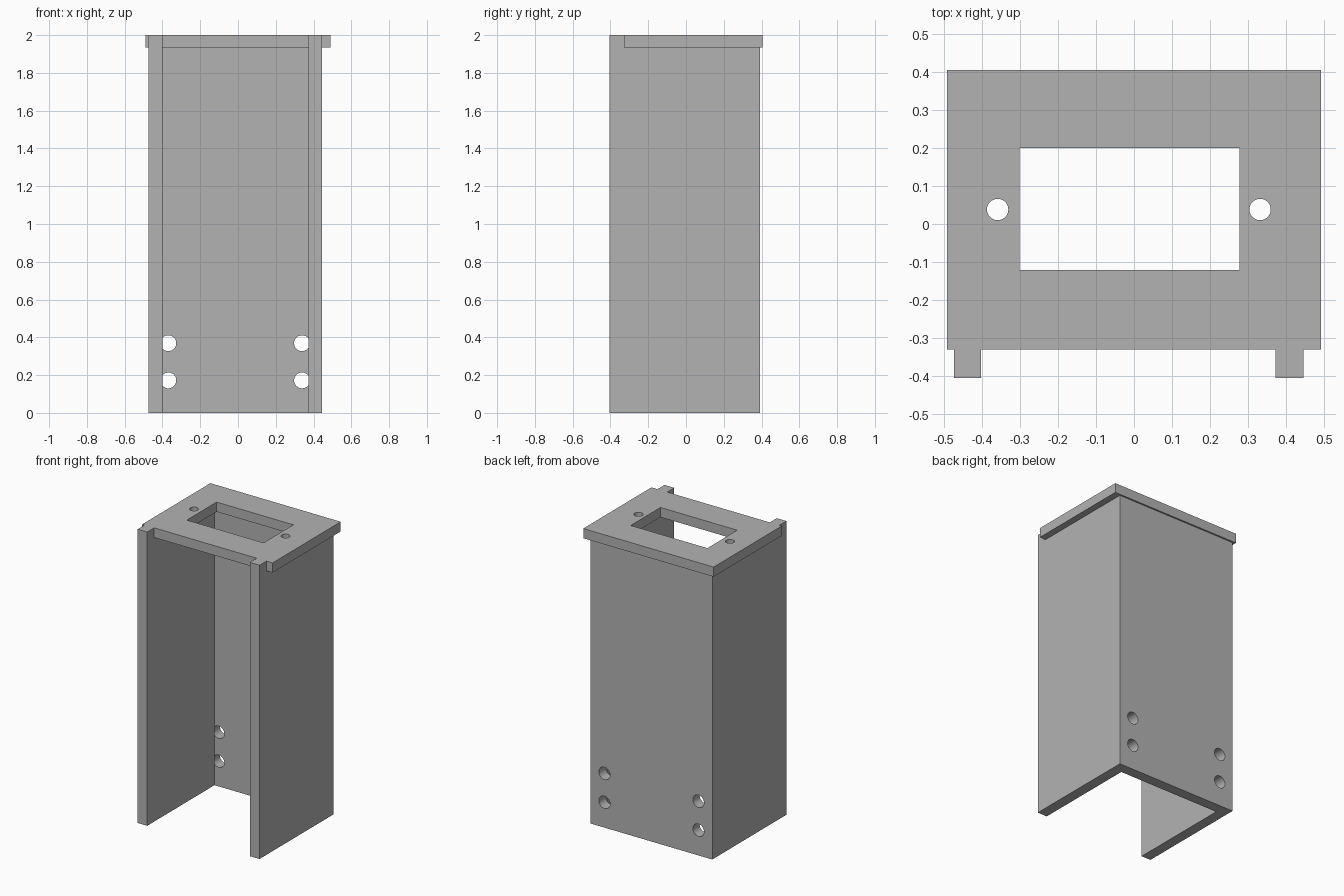
import bpy, bmesh, math
from mathutils import Matrix, Vector

cube = bpy.data.objects.get("Cube")
if cube:
    bpy.data.objects.remove(cube, do_unlink=True)

grey = bpy.data.materials.new("plain grey")
grey.use_nodes = True
colour = (0.45, 0.45, 0.45, 1)
grey.diffuse_color = colour
grey.node_tree.nodes["Principled BSDF"].inputs["Base Color"].default_value = colour

# Main dimensions
LEFT, RIGHT = 0.445, -0.473
INNER_LEFT, INNER_RIGHT = 0.372, -0.401
FRONT, BACK, BACK_INNER = -0.404, 0.393, 0.32
TOP, PLATE_BASE, PLATE_FRONT = 2.0, 1.934, -0.329


def finish(name, bm):
    bmesh.ops.recalc_face_normals(bm, faces=bm.faces)
    mesh = bpy.data.meshes.new(name)
    bm.to_mesh(mesh)
    bm.free()
    mesh.materials.append(grey)
    obj = bpy.data.objects.new(name, mesh)
    bpy.context.collection.objects.link(obj)
    return obj


def box(name, low, high):
    low, high = Vector(low), Vector(high)
    bm = bmesh.new()
    size = Matrix.Diagonal((high - low).to_4d())
    size[3][3] = 1
    bmesh.ops.create_cube(bm, size=1, matrix=Matrix.Translation((low + high) / 2) @ size)
    return finish(name, bm)


def drill(name, centre, radius, axis):
    bm = bmesh.new()
    turn = Matrix.Rotation(math.pi / 2, 4, "X") if axis == "Y" else Matrix()
    bmesh.ops.create_cone(bm, cap_ends=True, segments=40, radius1=radius, radius2=radius,
                          depth=0.3, matrix=Matrix.Translation(centre) @ turn)
    return finish(name, bm)


def cut(target, cutters):
    bpy.context.view_layer.objects.active = target
    for cutter in cutters:
        cutter.hide_render = True
        mod = target.modifiers.new("cut", "BOOLEAN")
        mod.operation, mod.solver, mod.object = "DIFFERENCE", "EXACT", cutter
        bpy.ops.object.modifier_apply(modifier=mod.name)
        bpy.data.objects.remove(cutter, do_unlink=True)
    bpy.ops.object.select_all(action="DESELECT")
    target.select_set(True)
    bpy.ops.object.shade_smooth_by_angle(angle=math.radians(30))


# Side walls: a notched profile leaves a full-height tab at the front
def side_wall(name, x0, x1):
    profile = [(FRONT, 0), (BACK_INNER, 0), (BACK_INNER, PLATE_BASE),
               (PLATE_FRONT, PLATE_BASE), (PLATE_FRONT, TOP), (FRONT, TOP)]
    bm = bmesh.new()
    face = bm.faces.new([bm.verts.new((x0, y, z)) for y, z in profile])
    sweep = bmesh.ops.extrude_face_region(bm, geom=[face])["geom"]
    verts = [v for v in sweep if isinstance(v, bmesh.types.BMVert)]
    bmesh.ops.translate(bm, verts=verts, vec=(x1 - x0, 0, 0))
    return finish(name, bm)


side_wall("left_wall", INNER_LEFT, LEFT)
side_wall("right_wall", RIGHT, INNER_RIGHT)

# Back wall with four mounting holes
back = box("back_wall", (RIGHT, BACK_INNER, 0), (LEFT, BACK, PLATE_BASE))
cut(back, [drill("hole_cutter", (x, BACK, z), 0.042, "Y")
           for x in (-0.369, 0.339) for z in (0.172, 0.369)])

# Top plate with a rectangular opening and two screw holes
plate = box("top_plate", (-0.491, PLATE_FRONT, PLATE_BASE), (0.491, 0.404, TOP))
opening = box("opening_cutter", (-0.301, -0.121, 1.8), (0.277, 0.2, 2.2))
cut(plate, [opening] + [drill("screw_cutter", (x, 0.038, TOP), 0.028, "Z")
                        for x in (-0.358, 0.331)])
